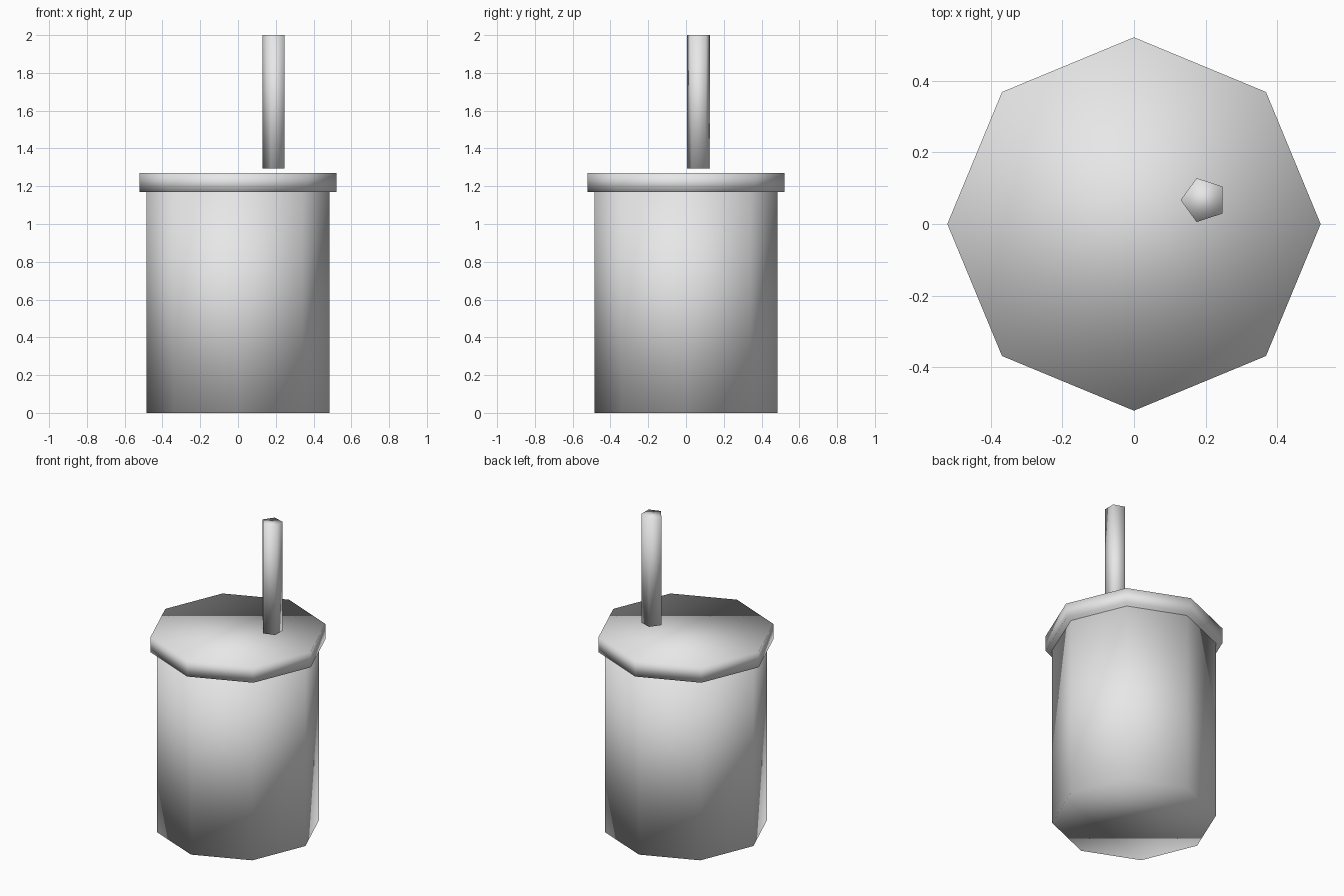
import bpy
import math

# Clear the default cube only
cube = bpy.data.objects.get("Cube")
if cube:
    bpy.data.objects.remove(cube, do_unlink=True)

# Single plain grey material
GREY = (0.8, 0.8, 0.8, 1.0)
grey = bpy.data.materials.new("light_grey")
grey.use_nodes = True
grey.diffuse_color = GREY
grey.node_tree.nodes["Principled BSDF"].inputs["Base Color"].default_value = GREY


def prism(name, sides, radius, bottom, top, x=0.0, y=0.0):
    """Smooth-shaded upright prism with one corner pointing to -x."""
    bpy.ops.mesh.primitive_cylinder_add(
        vertices=sides, radius=radius, depth=top - bottom,
        location=(x, y, (bottom + top) / 2), rotation=(0, 0, math.pi / 2))
    part = bpy.context.object
    part.name = name
    part.data.materials.append(grey)
    bpy.ops.object.shade_smooth()
    return part


# Cup body, overhanging lid and the straw hovering just above the lid
prism("cup_body", 8, 0.484, 0.0, 1.17)
prism("lid", 8, 0.522, 1.17, 1.27)
prism("straw", 5, 0.0645, 1.295, 2.0, x=0.195, y=0.067)
